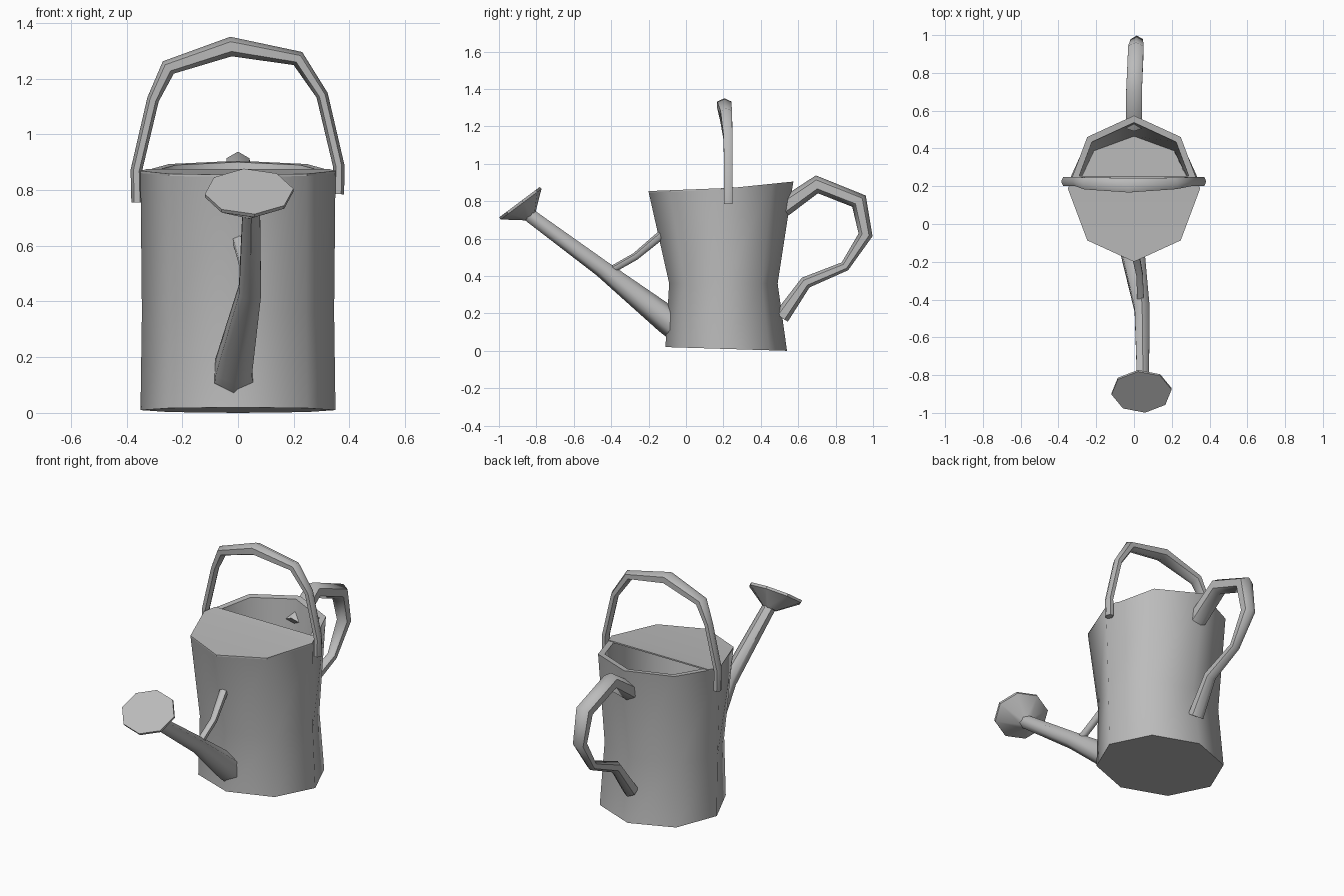
import bpy, bmesh, math
from mathutils import Vector

if "Cube" in bpy.data.objects:
    bpy.data.objects.remove(bpy.data.objects["Cube"], do_unlink=True)

metal = bpy.data.materials.new("grey metal")
metal.use_nodes = True
GREY = (0.5, 0.5, 0.5, 1)
metal.diffuse_color = GREY
metal.node_tree.nodes["Principled BSDF"].inputs["Base Color"].default_value = GREY


def finish(name, bm, angle):
    bmesh.ops.recalc_face_normals(bm, faces=bm.faces[:])
    mesh = bpy.data.meshes.new(name)
    bm.to_mesh(mesh)
    bm.free()
    mesh.materials.append(metal)
    obj = bpy.data.objects.new(name, mesh)
    bpy.context.collection.objects.link(obj)
    bpy.ops.object.select_all(action='DESELECT')
    obj.select_set(True)
    bpy.context.view_layer.objects.active = obj
    bpy.ops.object.shade_smooth_by_angle(angle=math.radians(angle))
    return obj


def loft(name, rings, angle=60):
    """Skin a list of equal point rings and cap both ends."""
    bm = bmesh.new()
    loops = [[bm.verts.new(p) for p in ring] for ring in rings]
    n = len(loops[0])
    for a, b in zip(loops, loops[1:]):
        for i in range(n):
            j = (i + 1) % n
            bm.faces.new((a[i], a[j], b[j], b[i]))
    bm.faces.new(loops[0][::-1])
    bm.faces.new(loops[-1])
    return finish(name, bm, angle)


def circle(center, u, v, ru, rv, n, turn=0.0):
    angles = [math.tau * i / n + turn for i in range(n)]
    return [Vector(center) + u * ru * math.cos(a) + v * rv * math.sin(a) for a in angles]


def tube(name, path, side, sides=6, flat=1.0):
    """Sweep a polygon along (x, y, z, radius); flat squashes it across the side axis."""
    pts = [Vector(p[:3]) for p in path]
    side = Vector(side)
    rings = []
    for i, p in enumerate(pts):
        before, after = pts[max(i - 1, 0)], pts[min(i + 1, len(pts) - 1)]
        t = Vector((0, 0, 0))
        if p != before:
            t += (p - before).normalized()
        if p != after:
            t += (after - p).normalized()
        t.normalize()
        u = (side - t * side.dot(t)).normalized()
        r = path[i][3]
        rings.append(circle(p, u, t.cross(u), r, r * flat, sides, math.pi / sides))
    return loft(name, rings)


X, Y, Z = Vector((1, 0, 0)), Vector((0, 1, 0)), Vector((0, 0, 1))


def body_ring(yc, rx, ry, front, mid, back):
    """Octagon whose height changes from front to back."""
    ring = circle((0, yc, mid), X, Y, rx, ry, 8)
    for p in ring:
        k = (p.y - yc) / ry
        p.z += k * (back - mid) if k > 0 else -k * (front - mid)
    return ring


# Body: waisted octagonal shell with an open hollow inside
loft("body", [
    body_ring(0.215, 0.35, 0.325, 0.02, 0.01, 0.0),
    body_ring(0.2, 0.345, 0.29, 0.36, 0.36, 0.36),
    body_ring(0.187, 0.35, 0.387, 0.85, 0.865, 0.905),
    body_ring(0.187, 0.315, 0.35, 0.85, 0.865, 0.90),
    body_ring(0.2, 0.3, 0.265, 0.28, 0.28, 0.28),
])

# Lid: thin plate closing the front half of the mouth
bm = bmesh.new()
top = [bm.verts.new(p) for p in body_ring(0.187, 0.35, 0.387, 0.854, 0.869, 0.909)]
bm.faces.new(top)
bmesh.ops.triangulate(bm, faces=bm.faces[:])
bmesh.ops.bisect_plane(bm, geom=bm.verts[:] + bm.edges[:] + bm.faces[:],
                       plane_co=(0, 0.255, 0), plane_no=Y, clear_outer=True)
skin = bmesh.ops.extrude_face_region(bm, geom=bm.faces[:])["geom"]
bmesh.ops.translate(bm, vec=(0, 0, -0.008),
                    verts=[g for g in skin if isinstance(g, bmesh.types.BMVert)])
finish("front_lid", bm, 30)

# Spout and its brace
tube("spout", [(-0.015, -0.06, 0.14, 0.08), (-0.015, -0.1, 0.165, 0.075),
               (0.043, -0.45, 0.44, 0.046), (0.048, -0.85, 0.735, 0.036)], X)
tube("spout_brace", [(0.035, -0.42, 0.42, 0.02), (0.03, -0.27, 0.505, 0.02),
                     (0.0, -0.12, 0.63, 0.024)], X)

# Sprinkler head: flared cone with a thin lip
normal = Vector((0, -0.6, 0.8))
slope = Vector((0, 0.8, 0.6))
face_center = Vector((0.04, -0.89, 0.795))
loft("sprinkler_head",
     [circle(face_center - normal * d, X, slope, ru, rv, 8, 0.12)
      for d, ru, rv in ((0.095, 0.038, 0.036), (0.014, 0.16, 0.137), (0, 0.16, 0.137))], 30)

# Rear handle
tube("rear_handle", [
    (0, 0.52, 0.765, 0.05), (0, 0.70, 0.89, 0.048), (0.01, 0.925, 0.80, 0.047),
    (0.015, 0.96, 0.62, 0.038), (0.015, 0.85, 0.452, 0.027),
    (0.01, 0.64, 0.365, 0.033), (0, 0.51, 0.18, 0.042)], X)

# Carrying handle arching over the mouth
tube("top_handle", [
    (-0.362, 0.225, 0.755, 0.026), (-0.365, 0.225, 0.87, 0.026),
    (-0.305, 0.225, 1.125, 0.027), (-0.25, 0.215, 1.24, 0.037),
    (-0.025, 0.205, 1.315, 0.044), (0.215, 0.215, 1.272, 0.035),
    (0.302, 0.225, 1.14, 0.027), (0.362, 0.225, 0.885, 0.026),
    (0.36, 0.225, 0.785, 0.026)], Y, flat=0.8)
